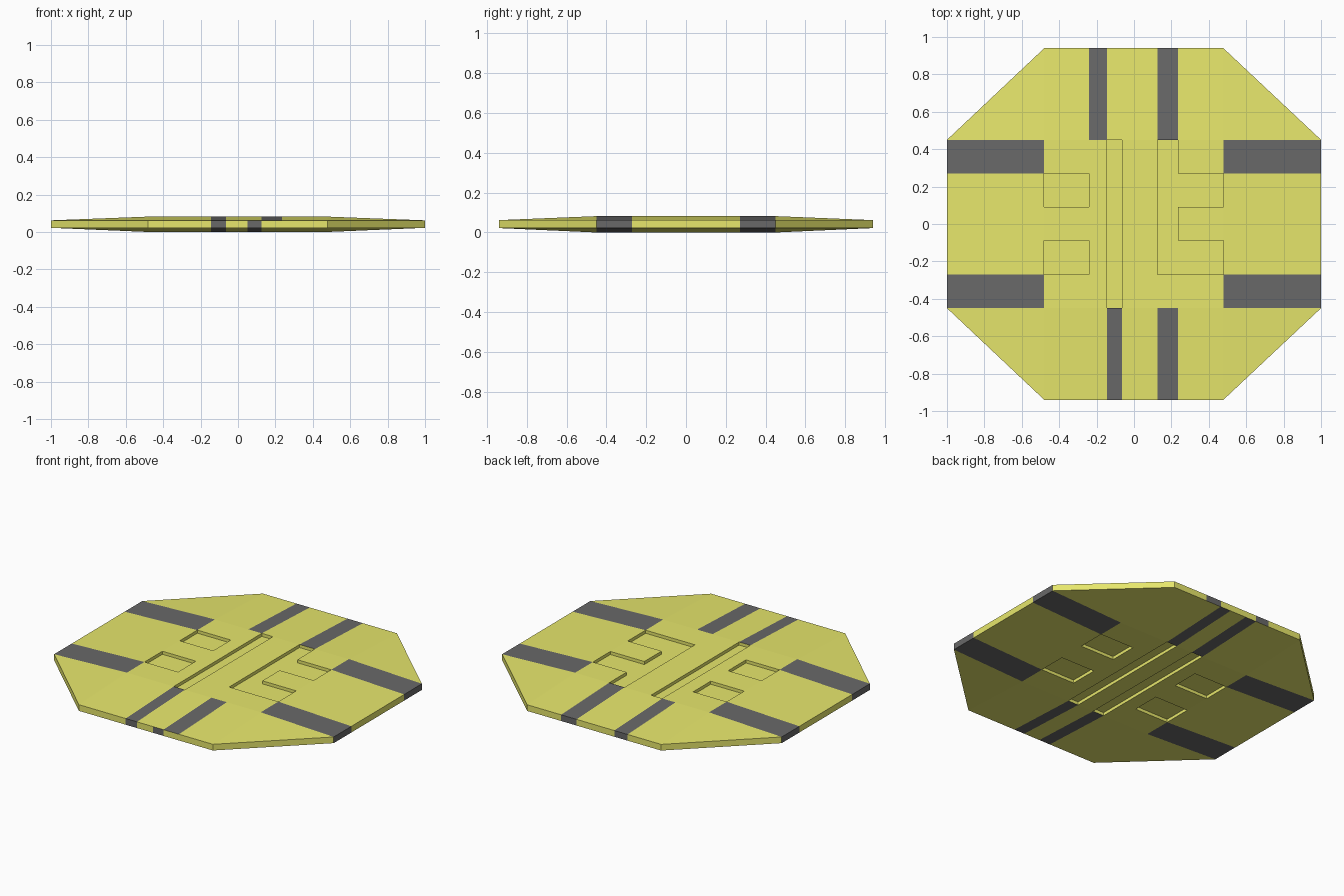
import bpy, bmesh

if "Cube" in bpy.data.objects:
    bpy.data.objects.remove(bpy.data.objects["Cube"])

# Grid lines of the plate; cells between them are coloured or recessed
XS = [-1, -.48, -.24, -.145, -.065, .05, .125, .235, .478, 1]
YS = [-.94, -.45, -.27, -.087, .09, .27, .45, .94]
NX, NY = len(XS) - 1, len(YS) - 1
DEPTH = .02
TOP = (.085, .065)      # height at the middle and at the rim
BOTTOM = (.003, .025)


def material(name, rgb):
    m = bpy.data.materials.new(name)
    m.diffuse_color = (*rgb, 1)
    m.use_nodes = True
    m.node_tree.nodes["Principled BSDF"].inputs["Base Color"].default_value = m.diffuse_color
    return m


def height(x, y, level):
    tx = max(0, (abs(x) - .48) / .52)
    ty = max(0, (abs(y) - .45) / .49)
    return level[0] + (level[1] - level[0]) * min(1, tx + ty)


def recessed(i, j, top):
    if not (1 <= i < NX - 1 and 1 <= j < NY - 1):
        return False
    if i == 3:                                   # long left groove
        return True
    if i in (1, 7) and j in (2, 4):              # four square pockets
        return True
    if top:                                      # comb-shaped right recess
        return i == 6 and j >= 2
    return i == 5                                # long right groove below


def black(i, j, top):
    if i in (0, NX - 1):
        return j in (1, 5)
    if j == 0:
        return i in ((3, 6) if top else (3, 5))
    if j == NY - 1:
        return i in ((2, 6) if top else (3, 5))
    return False


bm = bmesh.new()


def face(pts, dark=False):
    f = bm.faces.new([bm.verts.new(p) for p in pts])
    f.material_index = int(dark)


def sheet(top):
    level = TOP if top else BOTTOM
    sink = -DEPTH if top else DEPTH

    def pt(x, y, low):
        return (x, y, height(x, y, level) + (sink if low else 0))

    def step(a, b):
        face([pt(*a, False), pt(*b, False), pt(*b, True), pt(*a, True)])

    for i in range(NX):
        for j in range(NY):
            low = recessed(i, j, top)
            x0, x1, y0, y1 = XS[i], XS[i + 1], YS[j], YS[j + 1]
            corners = [(x0, y0), (x1, y0), (x1, y1), (x0, y1)]
            # corner cells lose their outermost point and become triangles
            corners = [c for c in corners if not (abs(c[0]) == 1 and abs(c[1]) == .94)]
            face([pt(*c, low) for c in corners], black(i, j, top))
            # walls of the recesses
            if i + 1 < NX and low != recessed(i + 1, j, top):
                step((x1, y0), (x1, y1))
            if j + 1 < NY and low != recessed(i, j + 1, top):
                step((x0, y1), (x1, y1))


def rim(a, b, dark=False):
    lo, hi = BOTTOM[1], TOP[1]
    face([(*a, lo), (*b, lo), (*b, hi), (*a, hi)], dark)


sheet(True)
sheet(False)

# Outer rim: straight sides, then the four diagonals
for j in range(1, NY - 1):
    for x in (-1, 1):
        rim((x, YS[j]), (x, YS[j + 1]), j in (1, 5))
for i in range(1, NX - 1):
    rim((XS[i], -.94), (XS[i + 1], -.94), i in (3, 5))
    rim((XS[i], .94), (XS[i + 1], .94), i in (2, 6))
for sx, xi in ((-1, XS[1]), (1, XS[-2])):
    for sy in (-1, 1):
        rim((xi, sy * .94), (sx, sy * .45))

bmesh.ops.remove_doubles(bm, verts=bm.verts[:], dist=1e-4)
bmesh.ops.recalc_face_normals(bm, faces=bm.faces[:])
mesh = bpy.data.meshes.new("octagonal_plate")
bm.to_mesh(mesh)
bm.free()
mesh.materials.append(material("yellow", (.8, .8, .15)))
mesh.materials.append(material("black", (.14, .14, .14)))
plate = bpy.data.objects.new("octagonal_plate", mesh)
bpy.context.collection.objects.link(plate)
plate.location.z = -BOTTOM[0]
